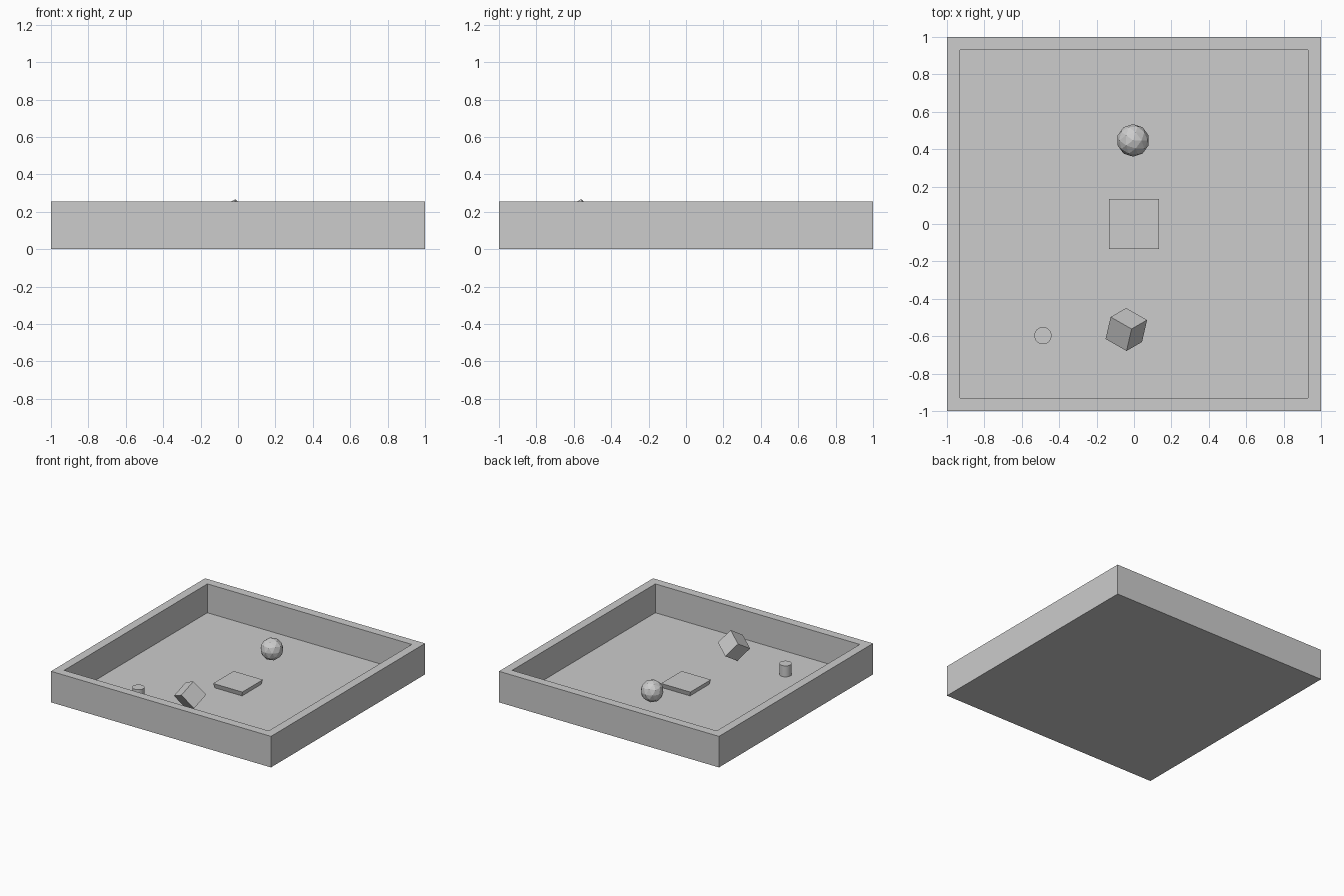
import bpy, bmesh
from mathutils import Vector, Matrix

if "Cube" in bpy.data.objects:
    bpy.data.objects.remove(bpy.data.objects["Cube"])

grey = bpy.data.materials.new("plain_grey")
grey.diffuse_color = (0.604, 0.604, 0.604, 1)
grey.use_nodes = True
grey.node_tree.nodes["Principled BSDF"].inputs["Base Color"].default_value = grey.diffuse_color

FLOOR = 0.018   # height of the tray floor
RIM = 0.255     # height of the tray walls


def add_part(name, bm):
    bmesh.ops.recalc_face_normals(bm, faces=bm.faces[:])
    mesh = bpy.data.meshes.new(name)
    bm.to_mesh(mesh)
    bm.free()
    mesh.materials.append(grey)
    obj = bpy.data.objects.new(name, mesh)
    bpy.context.collection.objects.link(obj)
    return obj


def box(sx, sy, z0, z1):
    bm = bmesh.new()
    m = Matrix.Translation((0, 0, (z0 + z1) / 2)) @ Matrix.Diagonal((sx, sy, z1 - z0, 1))
    bmesh.ops.create_cube(bm, size=1, matrix=m)
    return bm


# Tray: block with its top face inset and pushed down to the floor
bm = box(2, 2, 0, RIM)
top = max(bm.faces, key=lambda f: f.calc_center_median().z)
bmesh.ops.inset_region(bm, faces=[top], thickness=0.1)
walls = bmesh.ops.extrude_discrete_faces(bm, faces=[top])
bmesh.ops.translate(bm, verts=walls["faces"][0].verts[:], vec=(0, 0, FLOOR - RIM))
add_part("tray", bm)

# Centre plate, slightly narrower at the bottom
bm = box(0.266, 0.266, FLOOR - 0.002, 0.056)
for v in bm.verts:
    if v.co.z < 0.03:
        v.co.xy *= 0.92
add_part("centre_plate", bm)

# Small upright peg
bm = bmesh.new()
bmesh.ops.create_cone(bm, cap_ends=True, segments=32, radius1=0.046, radius2=0.046,
                      depth=0.09, matrix=Matrix.Translation((-0.487, -0.597, FLOOR + 0.045)))
peg = add_part("peg", bm)
for p in peg.data.polygons:
    p.use_smooth = len(p.vertices) == 4

# Faceted ball hovering above the floor
bm = bmesh.new()
bmesh.ops.create_icosphere(bm, subdivisions=2, radius=0.087,
                           matrix=Matrix.Translation((-0.005, 0.447, 0.152)))
add_part("ball", bm)

# Tilted cube: its axes are the three edges leaving the topmost corner
a = Vector((0.083, 0.048, -0.105)).normalized()
b = Vector((-0.112, 0.064, -0.060))
b = (b - a * a.dot(b)).normalized()
c = a.cross(b)
rot = Matrix((a, b, c)).transposed().to_4x4()
bm = bmesh.new()
bmesh.ops.create_cube(bm, size=0.142,
                      matrix=Matrix.Translation((-0.041, -0.564, 0.148)) @ rot)
add_part("tilted_cube", bm)
